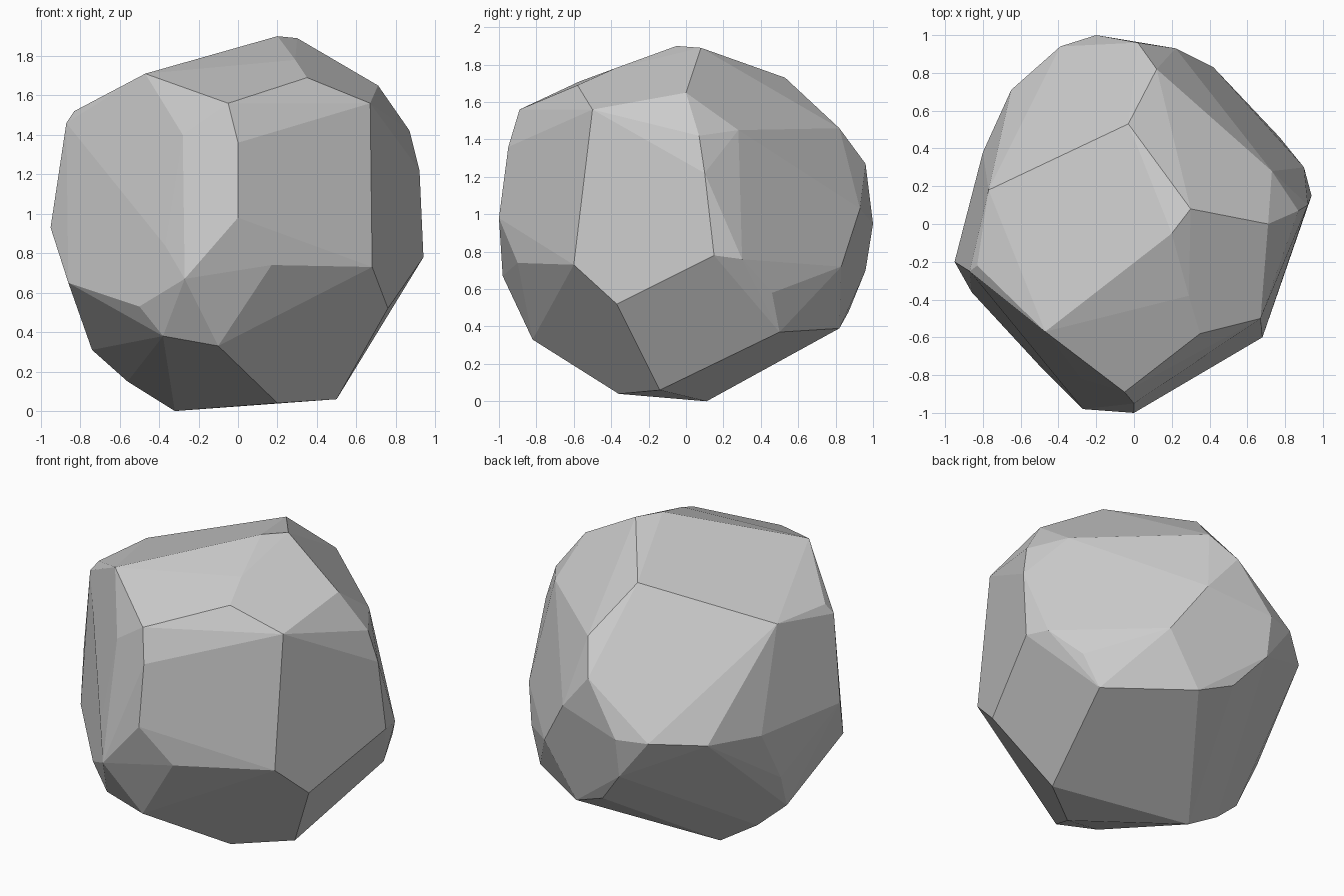
import bpy, bmesh, math

# Corner rings of the faceted boulder, top to bottom
crown = [(.2, -.05, 1.9), (.3, .08, 1.89), (-.03, .53, 1.73), (-.47, -.57, 1.71),
         (-.77, .18, 1.53), (-.83, -.22, 1.52), (-.05, -.89, 1.56), (.29, -.38, 1.78),
         (.35, -.58, 1.69), (.67, -.5, 1.56), (.71, 0, 1.65), (.73, .28, 1.45),
         (.12, .82, 1.46)]
shoulder = [(.87, .07, 1.42), (0, -.95, 1.36), (.92, .1, 1.22), (.02, .96, 1.27),
            (-.87, -.25, 1.46), (-.28, -.82, 1.4), (-.37, -.79, 1.2)]
belt = [(0, -1, .98), (-.27, -.98, .67), (-.37, -.86, .84), (-.95, -.2, .93),
        (-.8, .38, .9), (-.65, .71, .92), (-.39, .94, .95), (-.2, 1, .95),
        (.22, .93, 1.03), (.42, .83, .72), (.9, .3, .76), (.94, .15, .78),
        (.68, -.6, .73), (.17, -.9, .74)]
lower = [(-.86, -.36, .65), (-.5, -.75, .53), (-.79, .17, .55), (-.74, .04, .31),
         (-.38, -.78, .38), (-.1, -.82, .33), (.76, -.37, .52), (.77, .46, .58),
         (.68, .5, .37), (.2, .82, .39), (-.02, .87, .48), (-.2, .96, .7)]
base = [(.2, -.36, .04), (.5, -.14, .06), (-.32, .11, 0), (-.56, .08, .15)]

# Wrap the corners in a hull and merge nearly flat triangles into facets
bm = bmesh.new()
for ring in (crown, shoulder, belt, lower, base):
    for co in ring:
        bm.verts.new(co)
bmesh.ops.convex_hull(bm, input=bm.verts[:])
loose = [v for v in bm.verts if not v.link_faces]
bmesh.ops.delete(bm, geom=loose, context='VERTS')
bmesh.ops.dissolve_limit(bm, angle_limit=math.radians(4),
                         verts=bm.verts[:], edges=bm.edges[:])
bmesh.ops.recalc_face_normals(bm, faces=bm.faces[:])

mesh = bpy.data.meshes.new("boulder")
bm.to_mesh(mesh)
bm.free()
rock = bpy.data.objects.new("boulder", mesh)
bpy.context.collection.objects.link(rock)
